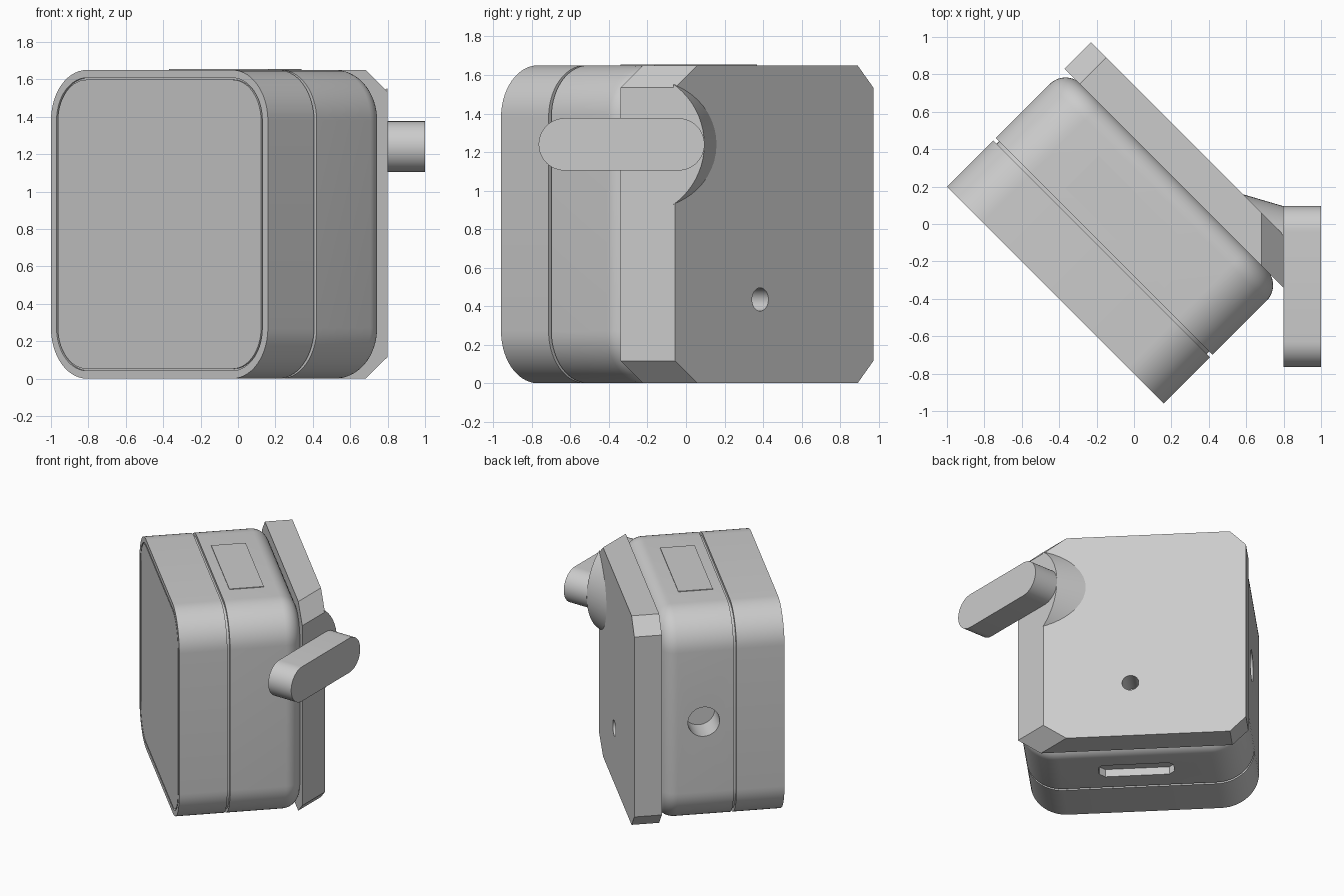
import bpy, bmesh
from math import sin, cos, pi, radians
from mathutils import Vector, Matrix

cube = bpy.data.objects.get("Cube")
if cube:
    bpy.data.objects.remove(cube, do_unlink=True)

grey = bpy.data.materials.new("light_grey")
grey.use_nodes = True
grey.diffuse_color = (0.6, 0.6, 0.6, 1)
grey.node_tree.nodes["Principled BSDF"].inputs["Base Color"].default_value = (0.6, 0.6, 0.6, 1)

TURN = Matrix.Rotation(-pi / 4, 4, 'Z')   # the case stands turned by 45 degrees
BACK = Vector((1, 1, 0)).normalized()
HEIGHT = 1.65
LEFT, RIGHT = -0.848, 0.792


def finish(name, bm, turned=True):
    bmesh.ops.recalc_face_normals(bm, faces=bm.faces[:])
    if turned:
        bm.transform(TURN)
    mesh = bpy.data.meshes.new(name)
    bm.to_mesh(mesh)
    bm.free()
    mesh.materials.append(grey)
    ob = bpy.data.objects.new(name, mesh)
    bpy.context.collection.objects.link(ob)
    return ob


def loft(name, rings, turned=True):
    """Skin matching closed rings and cap both ends."""
    bm = bmesh.new()
    loops = [[bm.verts.new(p) for p in ring] for ring in rings]
    for a, b in zip(loops, loops[1:]):
        for i in range(len(a)):
            j = (i + 1) % len(a)
            bm.faces.new((a[i], a[j], b[j], b[i]))
    bm.faces.new(loops[0][::-1])
    bm.faces.new(loops[-1])
    return finish(name, bm, turned)


def rod(name, a, b, r1, r2=None, turned=True):
    """Cylinder or cone between two points."""
    a, b = Vector(a), Vector(b)
    bm = bmesh.new()
    bmesh.ops.create_cone(bm, cap_ends=True, segments=64, radius1=r1,
                          radius2=r2 or r1, depth=(b - a).length)
    spin = (b - a).to_track_quat('Z', 'Y').to_matrix().to_4x4()
    bm.transform(Matrix.Translation((a + b) / 2) @ spin)
    return finish(name, bm, turned)


def box(name, low, high):
    bm = bmesh.new()
    bmesh.ops.create_cube(bm, size=1)
    low, high = Vector(low), Vector(high)
    size = high - low
    bm.transform(Matrix.Translation((low + high) / 2) @ Matrix.Diagonal((*size, 1)))
    return finish(name, bm)


def cut(ob, cutters):
    bpy.context.view_layer.objects.active = ob
    for c in cutters:
        c.hide_render = True
        mod = ob.modifiers.new("cut", 'BOOLEAN')
        mod.operation, mod.solver, mod.object = 'DIFFERENCE', 'EXACT', c
        bpy.ops.object.modifier_apply(modifier=mod.name)


def rounded_ring(inset, y, radius=0.27, steps=14):
    """Rounded rectangle of the case outline, shrunk by the inset."""
    pts = []
    corners = ((RIGHT - radius, HEIGHT - radius), (LEFT + radius, HEIGHT - radius),
               (LEFT + radius, radius), (RIGHT - radius, radius))
    for k, (cx, cz) in enumerate(corners):
        for s in range(steps + 1):
            t = (k + s / steps) * pi / 2
            r = radius - inset
            pts.append((cx + r * cos(t), y, cz + r * sin(t)))
    return pts


# Case: front panel groove, waist groove and rounded back edge in one skin
FRONT = -0.566
profile = [(0.052, FRONT), (0.052, FRONT + 0.012), (0.042, FRONT + 0.012), (0.042, FRONT),
           (0, FRONT), (0, -0.217), (0.025, -0.217), (0.025, -0.197), (0, -0.197)]
EDGE = 0.12
for i in range(11):
    t = i / 10 * pi / 2
    profile.append((EDGE * (1 - cos(t)), 0.21 + EDGE * sin(t)))
case = loft("case", [rounded_ring(i, y) for i, y in profile])

# Stepped socket on the side, slot and screw holes underneath
SIDE_Y, SIDE_Z = 0.02, 0.825
PORT_X, PORT_Y = -0.02, 0.03
port = [(0.27, -0.04), (0.27, 0.05), (0.24, 0.08), (-0.24, 0.08),
        (-0.27, 0.05), (-0.27, -0.04), (-0.23, -0.08), (0.23, -0.08)]
cutters = [
    rod("socket_rim_cutter", (-1, SIDE_Y, SIDE_Z), (LEFT + 0.08, SIDE_Y, SIDE_Z), 0.142),
    rod("socket_bore_cutter", (-1, SIDE_Y, SIDE_Z), (LEFT + 0.2, SIDE_Y, SIDE_Z), 0.115),
    loft("port_cutter", [[(PORT_X + x, PORT_Y + y, z) for x, y in port] for z in (-0.1, 0.06)]),
]
for side in (-1, 1):
    x = PORT_X + side * 0.36
    cutters.append(rod("screw_cutter", (x, PORT_Y, -0.1), (x, PORT_Y, 0.06), 0.036))
cut(case, cutters)

# Thin cover on top
cover = box("top_cover", (-0.395, -0.125, HEIGHT - 0.02), (0.355, 0.125, HEIGHT + 0.005))


# Back plate with cut corners and a bevelled side
def plate_ring(y, right):
    c, d, left = 0.115, 0.165, -0.85
    return [(left + c, y, 0), (right - d, y, 0), (right, y, c), (right, y, HEIGHT - c),
            (right - d, y, HEIGHT), (left + c, y, HEIGHT), (left, y, HEIGHT - c), (left, y, c)]


plate = loft("back_plate", [plate_ring(0.325, 0.805), plate_ring(0.525, 0.605)])

# Conical boss on the plate that carries the arm
ARM_Z = 1.24
boss = rod("arm_boss", (0.45, -0.29, ARM_Z), (0.8, -0.29, ARM_Z), 0.488, 0.385, turned=False)
bm = bmesh.new()
bm.from_mesh(boss.data)
sliced = bmesh.ops.bisect_plane(bm, geom=bm.verts[:] + bm.edges[:] + bm.faces[:],
                                plane_co=BACK * 0.52, plane_no=BACK, clear_inner=True)
rim = [e for e in sliced["geom_cut"] if isinstance(e, bmesh.types.BMEdge)]
bmesh.ops.contextual_create(bm, geom=rim)
bmesh.ops.recalc_face_normals(bm, faces=bm.faces[:])
bm.to_mesh(boss.data)
bm.free()

# Arm with round ends
ARM_R = 0.136
outline = []
for centre, start in ((-0.04, -pi / 2), (-0.629, pi / 2)):
    for i in range(25):
        t = start + i / 24 * pi
        outline.append((centre + ARM_R * cos(t), ARM_Z + ARM_R * sin(t)))
arm = loft("arm", [[(x, y, z) for y, z in outline] for x in (0.8, 1.0)], turned=False)

# Bores through the arm, boss and plate
pivot = rod("pivot_cutter", (0.4, -0.062, ARM_Z), (1.1, -0.062, ARM_Z), 0.05, turned=False)
tip = rod("tip_cutter", (0.7, -0.608, ARM_Z), (1.1, -0.608, ARM_Z), 0.05, turned=False)
mounts = [rod("mount_cutter", (-0.02, 0.3, z), (-0.02, 0.7, z), 0.06) for z in (0.435, 1.22)]
cut(arm, [pivot, tip])
cut(boss, [pivot])
cut(plate, [pivot] + mounts)
for c in cutters + mounts + [pivot, tip]:
    bpy.data.objects.remove(c, do_unlink=True)

# Shading
bpy.ops.object.select_all(action='DESELECT')
for ob in (case, plate, boss, arm, cover):
    ob.select_set(True)
bpy.context.view_layer.objects.active = case
bpy.ops.object.shade_smooth_by_angle(angle=radians(30))
